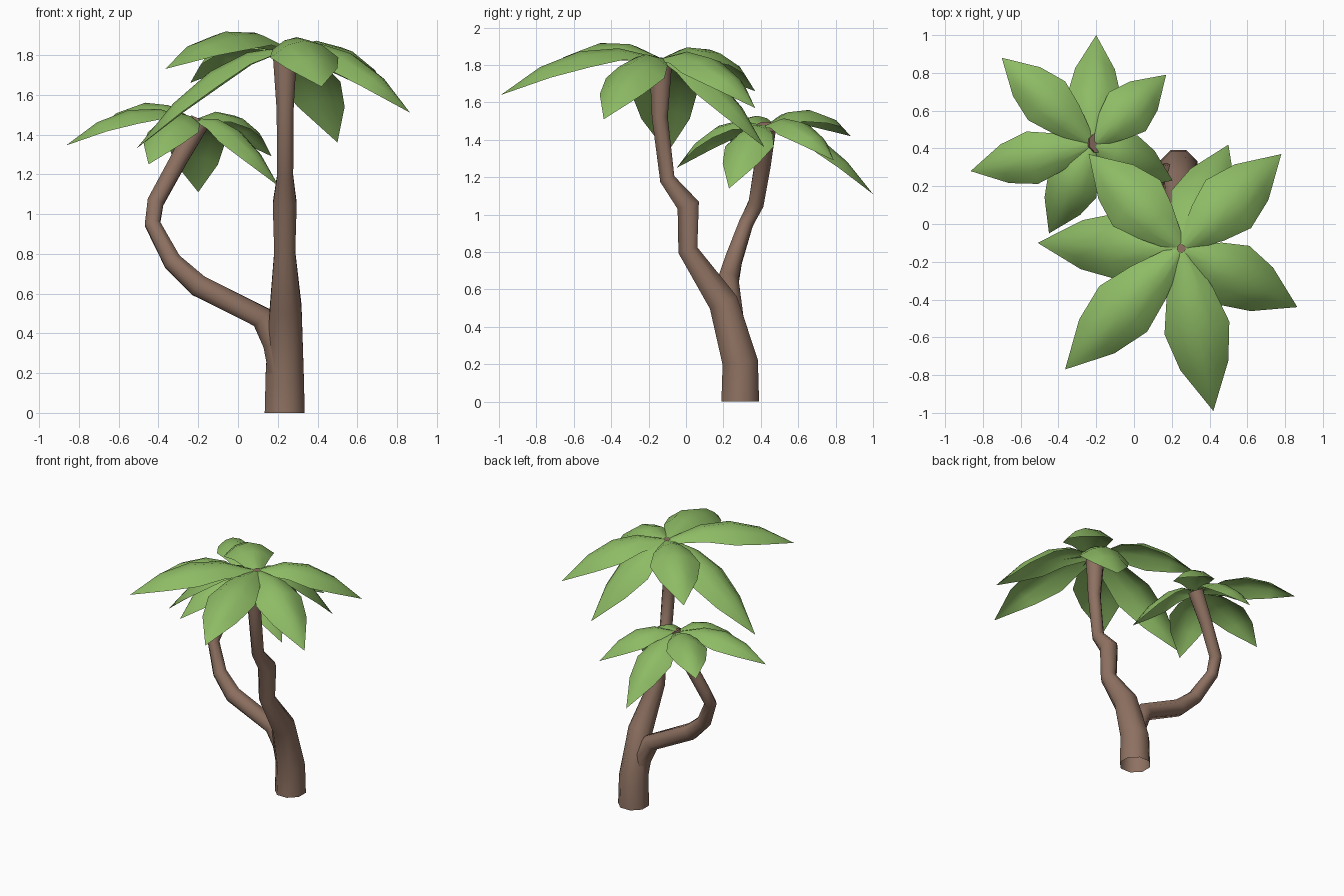
import bpy, bmesh, math
from mathutils import Vector

if "Cube" in bpy.data.objects:
    bpy.data.objects.remove(bpy.data.objects["Cube"])


def material(name, color):
    m = bpy.data.materials.new(name)
    m.diffuse_color = color
    m.use_nodes = True
    m.node_tree.nodes["Principled BSDF"].inputs["Base Color"].default_value = m.diffuse_color
    return m


bark = material("bark", (0.27, 0.165, 0.12, 1))
green = material("leaf_green", (0.27, 0.50, 0.13, 1))


def finish(name, bm, mat):
    me = bpy.data.meshes.new(name)
    bm.normal_update()
    bm.to_mesh(me)
    bm.free()
    ob = bpy.data.objects.new(name, me)
    bpy.context.collection.objects.link(ob)
    me.materials.append(mat)
    bpy.ops.object.select_all(action='DESELECT')
    ob.select_set(True)
    bpy.context.view_layer.objects.active = ob
    bpy.ops.object.shade_smooth_by_angle(angle=math.radians(60))
    return ob


def tube(name, path, sides=8):
    """Tapered low-poly tube through (x, y, z, radius); open base, capped top."""
    bm = bmesh.new()
    pts = [Vector(p[:3]) for p in path]
    rings = []
    for i, p in enumerate(pts):
        t = Vector((0, 0, 0))
        if i > 0:
            t += (p - pts[i - 1]).normalized()
        if i < len(pts) - 1:
            t += (pts[i + 1] - p).normalized()
        q = Vector((0, 0, 1)).rotation_difference(t.normalized())
        r = path[i][3]
        rings.append([bm.verts.new(p + q @ Vector((
            r * math.cos(2 * math.pi * (k + .5) / sides),
            r * math.sin(2 * math.pi * (k + .5) / sides), 0)))
            for k in range(sides)])
    for a, b in zip(rings, rings[1:]):
        for k in range(sides):
            n = (k + 1) % sides
            bm.faces.new((a[k], a[n], b[n], b[k]))
    bm.faces.new(rings[-1])
    finish(name, bm, bark)


def leaf(name, root, tip, half_width, bend):
    """Arched, cupped frond: ridge plus two dropped edges, pointed tip."""
    bm = bmesh.new()
    root, tip = Vector(root), Vector(tip)
    d = tip - root
    side = Vector((-d.y, d.x, 0)).normalized()
    out = Vector((d.x, d.y, 0))
    rows = []
    for t, w in ((0, .25), (.25, .72), (.5, 1), (.75, .74)):
        rise = d.z + bend
        p = root + out * t + Vector((0, 0, rise * t - bend * t * t))
        tangent = out + Vector((0, 0, rise - 2 * bend * t))
        n = tangent.cross(side).normalized()
        hw = half_width * w
        rows.append([bm.verts.new(p + side * hw * s - n * hw * .5 * s * s)
                     for s in (-1, -.5, 0, .5, 1)])
    for a, b in zip(rows, rows[1:]):
        for k in range(4):
            bm.faces.new((a[k], b[k], b[k + 1], a[k + 1]))
    end = bm.verts.new(tip)
    for k in range(4):
        bm.faces.new((rows[-1][k], end, rows[-1][k + 1]))
    finish(name, bm, green)


def crown(name, center, tips, half_width, bend):
    c = Vector(center)
    for i, tip in enumerate(tips):
        d = Vector(tip) - c
        root = c + Vector((d.x, d.y, 0)).normalized() * .02
        leaf(f"{name}_leaf_{i + 1}", root, tip, half_width, bend)


# Main trunk and side branch
tube("main_trunk", [
    (.235, .29, 0, .109), (.235, .29, .21, .103), (.24, .20, .53, .086),
    (.235, .01, .81, .057), (.235, .012, 1.05, .065), (.237, -.10, 1.19, .044),
    (.237, -.14, 1.52, .046), (.235, -.135, 1.83, .067)])
tube("side_branch", [
    (.21, .26, .20, .06), (.185, .26, .35, .065), (.12, .245, .48, .062),
    (-.20, .225, .64, .06), (-.33, .255, .76, .05), (-.43, .32, .95, .042),
    (-.415, .375, 1.06, .045), (-.30, .41, 1.27, .047), (-.19, .43, 1.47, .056)])

# Upper crown
crown("upper", (.25, -.13, 1.84), [
    (-.24, .37, 1.66), (.78, .37, 1.57), (-.51, -.10, 1.33), (-.365, -.77, 1.73),
    (.50, .42, 1.36), (.865, -.44, 1.51), (.42, -.99, 1.64)], .175, .53)

# Lower crown
crown("lower", (-.22, .42, 1.48), [
    (-.70, .88, 1.42), (-.20, 1.0, 1.11), (.17, .79, 1.29), (-.865, .28, 1.345),
    (-.45, -.05, 1.25), (.205, .23, 1.14)], .142, .44)
